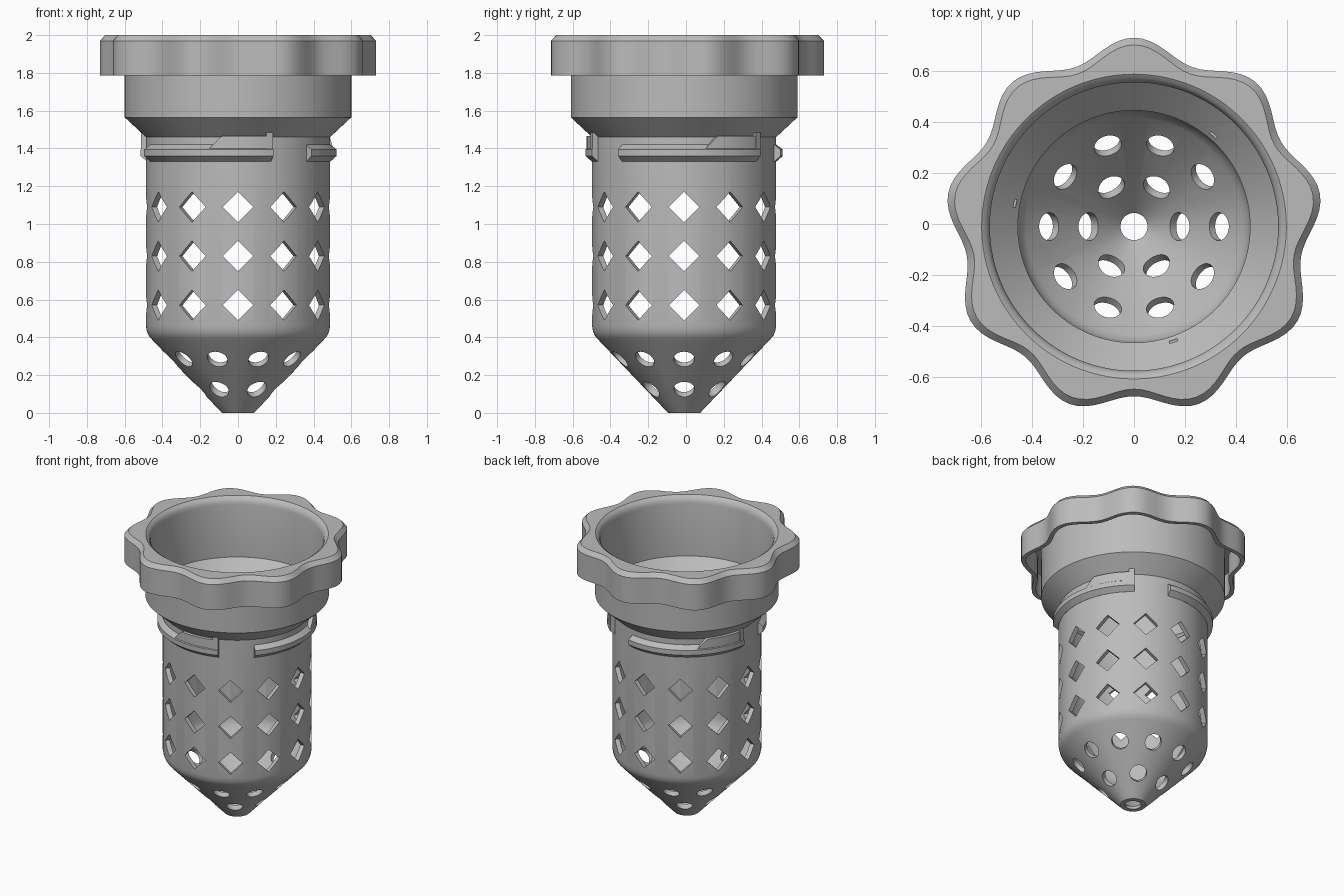
import bpy, bmesh, math
from mathutils import Matrix, Vector

if "Cube" in bpy.data.objects:
    bpy.data.objects.remove(bpy.data.objects["Cube"])

CENTRE = (0, -0.01, 0)
SEGMENTS = 144
LOBES = 9

grey = bpy.data.materials.new("plain grey")
grey.use_nodes = True
grey.diffuse_color = (0.5, 0.5, 0.5, 1)
grey.node_tree.nodes["Principled BSDF"].inputs["Base Color"].default_value = grey.diffuse_color


def finish(name, bm):
    bmesh.ops.recalc_face_normals(bm, faces=bm.faces)
    mesh = bpy.data.meshes.new(name)
    bm.to_mesh(mesh)
    bm.free()
    mesh.materials.append(grey)
    obj = bpy.data.objects.new(name, mesh)
    obj.location = CENTRE
    bpy.context.collection.objects.link(obj)
    return obj


def smooth(obj, degrees=28):
    bpy.ops.object.select_all(action="DESELECT")
    obj.select_set(True)
    bpy.context.view_layer.objects.active = obj
    bpy.ops.object.shade_smooth_by_angle(angle=math.radians(degrees))


def sweep(name, angles, section, closed):
    """Sweep a closed (radius, height) section about the z axis."""
    bm = bmesh.new()
    rings = [[bm.verts.new((r * math.cos(a), r * math.sin(a), z)) for r, z in section(a)]
             for a in angles]
    n = len(rings[0])
    pairs = list(zip(rings, rings[1:]))
    if closed:
        pairs.append((rings[-1], rings[0]))
    else:
        bm.faces.new(rings[0])
        bm.faces.new(rings[-1])
    for one, two in pairs:
        for i in range(n):
            j = (i + 1) % n
            bm.faces.new((one[i], two[i], two[j], one[j]))
    return finish(name, bm)


# Strainer body: inner wall, scalloped hollow grip rim, then outer wall
def body_section(a):
    grip = 0.7025 + 0.0375 * math.cos(LOBES * (a - math.pi / 2))
    inner = [(0.053, 0), (0.053, 0.02), (0.425, 0.40), (0.446, 0.43), (0.455, 0.47),
             (0.455, 1.46), (0.565, 1.57), (0.565, 1.95), (0.57, 1.972),
             (0.58, 1.988), (0.597, 2)]
    rim = [(grip - 0.028, 2), (grip, 1.97), (grip, 1.785), (grip - 0.03, 1.785),
           (grip - 0.03, 1.95)]
    outer = [(0.6, 1.95), (0.6, 1.565), (0.4875, 1.46), (0.4875, 0.46), (0.482, 0.43),
             (0.472, 0.408), (0.455, 0.388), (0.085, 0)]
    return inner + rim + outer


body = sweep("strainer_body", [math.tau * i / SEGMENTS for i in range(SEGMENTS)],
             body_section, True)

# Cutters: three rows of diamonds and two rings of round holes in the cone
cut = bmesh.new()
for row in range(3):
    for k in range(12):
        matrix = (Matrix.Rotation(math.tau * k / 12, 4, "Z")
                  @ Matrix.Translation((0.47, 0, 0.57 + 0.26 * row))
                  @ Matrix.Rotation(math.pi / 4, 4, "X")
                  @ Matrix.Diagonal((0.14, 0.114, 0.114, 1)))
        bmesh.ops.create_cube(cut, size=1, matrix=matrix)
for count, radius, height in ((10, 0.355, 0.285), (6, 0.2, 0.128)):
    for k in range(count):
        matrix = (Matrix.Rotation(math.tau * k / count, 4, "Z")
                  @ Matrix.Translation((radius, 0, height))
                  @ Vector((1, 0, -1)).to_track_quat("Z", "Y").to_matrix().to_4x4())
        bmesh.ops.create_cone(cut, cap_ends=True, segments=32, radius1=0.055,
                              radius2=0.055, depth=0.13, matrix=matrix)
cutter = finish("hole_cutter", cut)
cutter.hide_render = True

modifier = body.modifiers.new("holes", "BOOLEAN")
modifier.operation = "DIFFERENCE"
modifier.solver = "EXACT"
modifier.object = cutter
bpy.context.view_layer.objects.active = body
bpy.ops.object.modifier_apply(modifier=modifier.name)
bpy.data.objects.remove(cutter)
smooth(body)


# Three bayonet lugs: a bevelled rail, a raised ramp and an end stop
def rail_section(a):
    return [(0.47, 1.33), (0.488, 1.33), (0.522, 1.36), (0.522, 1.395),
            (0.488, 1.42), (0.47, 1.42)]


def box_section(radius, low, high):
    return [(0.47, low), (radius, low), (radius, high), (0.47, high)]


def span(start, end, steps):
    return [math.radians(start + (end - start) * i / steps) for i in range(steps + 1)]


for k in range(3):
    start = -42 + 120 * k
    end = start + 93
    ramp_start = start + 55

    def ramp_section(a):
        rise = min(1, max(0, (math.degrees(a) - ramp_start) / 7))
        return box_section(0.516, 1.38, 1.4 + 0.065 * rise)

    smooth(sweep(f"lug_rail_{k + 1}", span(start, end, 36), rail_section, False))
    smooth(sweep(f"lug_ramp_{k + 1}", span(ramp_start, end - 1, 24), ramp_section, False))
    smooth(sweep(f"lug_stop_{k + 1}", span(end - 4, end, 3),
                 lambda a: box_section(0.519, 1.36, 1.485), False))
